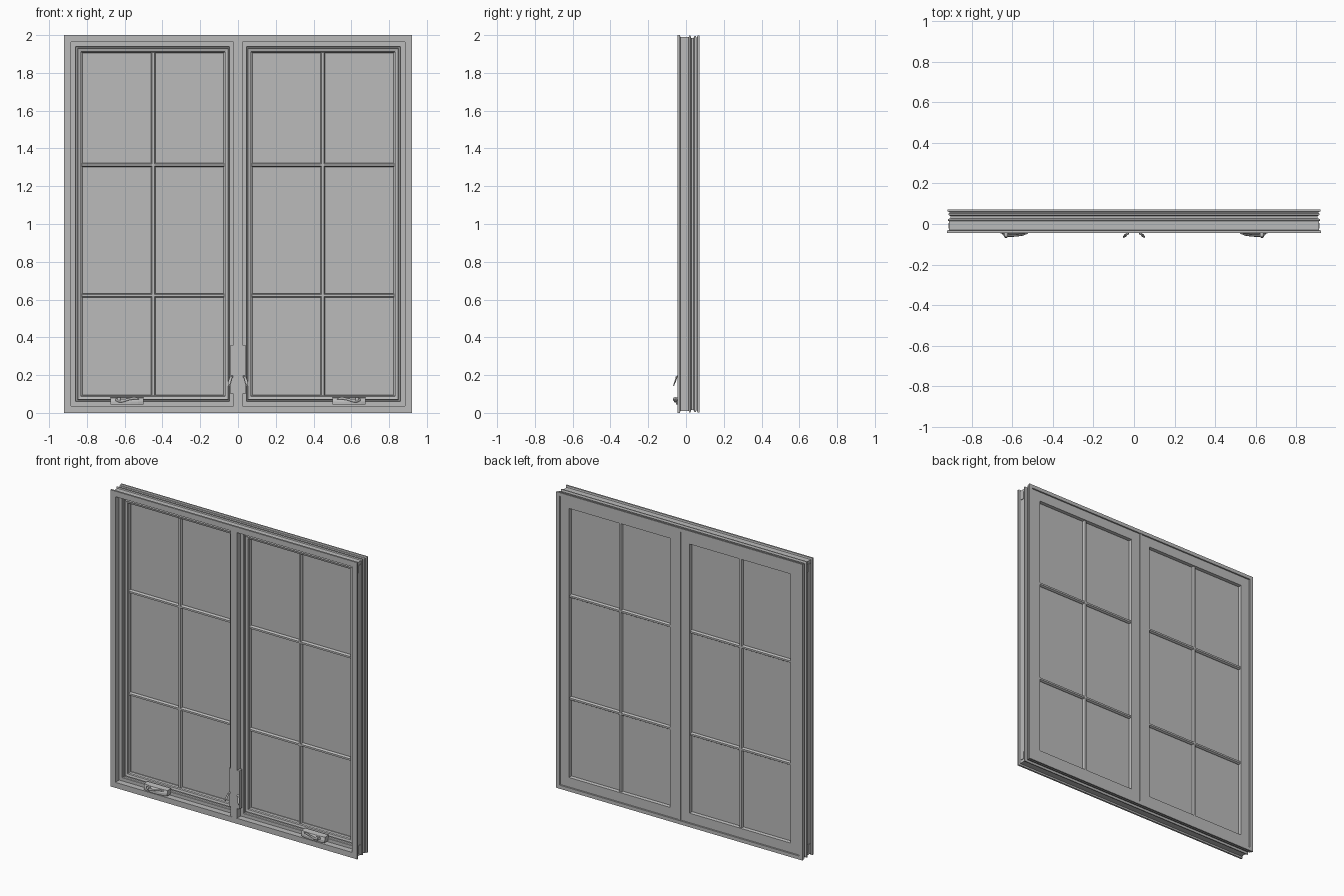
import bpy, bmesh, math
from mathutils import Vector

cube = bpy.data.objects.get("Cube")
if cube:
    bpy.data.objects.remove(cube)

# One plain grey for the whole window
grey = bpy.data.materials.new("window grey")
grey.use_nodes = True
COL = (0.5, 0.5, 0.5, 1)
grey.diffuse_color = COL
grey.node_tree.nodes["Principled BSDF"].inputs["Base Color"].default_value = COL


def finish(name, bm, smooth=False):
    bmesh.ops.recalc_face_normals(bm, faces=bm.faces[:])
    me = bpy.data.meshes.new(name)
    bm.to_mesh(me)
    bm.free()
    me.materials.append(grey)
    ob = bpy.data.objects.new(name, me)
    bpy.context.collection.objects.link(ob)
    if smooth:
        bpy.ops.object.select_all(action='DESELECT')
        ob.select_set(True)
        bpy.context.view_layer.objects.active = ob
        bpy.ops.object.shade_smooth_by_angle(angle=math.radians(40))
    return ob


def loft(name, sections, closed=False, smooth=False):
    """Skin a list of equal-length cross-sections."""
    bm = bmesh.new()
    rows = [[bm.verts.new(p) for p in s] for s in sections]
    n, m = len(rows), len(rows[0])
    for i in range(n if closed else n - 1):
        a, b = rows[i], rows[(i + 1) % n]
        for j in range(m):
            k = (j + 1) % m
            bm.faces.new((a[j], a[k], b[k], b[j]))
    if not closed:
        bm.faces.new(rows[0])
        bm.faces.new(rows[-1])
    return finish(name, bm, smooth)


def ring(name, x0, x1, z0, z1, profile):
    """Mitred rectangular frame; the profile is (inset, y)."""
    corners = [(x0, z0, 1, 1), (x1, z0, -1, 1), (x1, z1, -1, -1), (x0, z1, 1, -1)]
    return loft(name, [[(x + sx * i, y, z + sz * i) for i, y in profile]
                       for x, z, sx, sz in corners], closed=True)


def box(name, x0, x1, y0, y1, z0, z1, bevel=0):
    ob = loft(name, [[(x0, y0, z), (x1, y0, z), (x1, y1, z), (x0, y1, z)] for z in (z0, z1)])
    if bevel:
        mod = ob.modifiers.new("soft edges", 'BEVEL')
        mod.width, mod.segments = bevel, 2
    return ob


def tube(name, path, side, up, radii):
    """Rounded bar along a path; radii are (side, up) at each point."""
    side, up = Vector(side), Vector(up)
    secs = []
    for p, (rs, ru) in zip(path, radii):
        secs.append([Vector(p) + side * rs * math.cos(a * math.pi / 5)
                     + up * ru * math.sin(a * math.pi / 5) for a in range(10)])
    return loft(name, secs, smooth=True)


# Outer frame with grooved edges
ring("outer_frame", -0.92, 0.92, 0, 2, [
    (0, -0.045), (0, -0.033), (0.010, -0.030), (0.010, 0.014), (0.003, 0.017),
    (0.003, 0.024), (0.016, 0.028), (0.016, 0.040), (0.006, 0.044), (0.006, 0.052),
    (0.012, 0.054), (0.012, 0.058), (0.002, 0.062), (0.002, 0.072), (0.026, 0.072),
    (0.026, 0.017), (0.037, 0.017), (0.037, -0.045)])

# Centre mullion, wide inside and narrow outside
box("mullion_inner", -0.023, 0.023, -0.0445, 0.016, 0.03, 1.97)
box("mullion_outer", -0.007, 0.007, 0.012, 0.068, 0.02, 1.98)

MUNTIN = [(-0.011, 0.040), (-0.011, 0.027), (-0.006, 0.018), (0.006, 0.018), (0.011, 0.027),
          (0.011, 0.040), (0.011, 0.053), (0.006, 0.061), (-0.006, 0.061), (-0.011, 0.053)]

for s, label in ((1, "left"), (-1, "right")):
    def span(a, b):
        return sorted((s * a, s * b))

    # Stop, sash, glazing bead and pane
    ring(label + "_stop", *span(0.022, 0.884), 0.036, 1.964, [
        (0, -0.004), (0, 0.016), (0.026, 0.016), (0.026, 0.0), (0.023, -0.004)])
    ring(label + "_sash", *span(0.010, 0.890), 0.029, 1.971, [
        (0, 0.018), (0, 0.066), (0.064, 0.066), (0.067, 0.050), (0.067, 0.028),
        (0.060, 0.022), (0.058, 0.010), (0.043, 0.006), (0.040, 0.018)])
    box(label + "_pane", *span(0.070, 0.830), 0.036, 0.044, 0.09, 1.91)

    # Muntin bars
    xc = s * 0.449
    loft(label + "_muntin_upright",
         [[(xc + u, y, z) for u, y in MUNTIN] for z in (0.092, 1.908)])
    for i, zc in enumerate((0.622, 1.312)):
        loft(f"{label}_muntin_crossbar_{i + 1}",
             [[(x, y, zc + u) for u, y in MUNTIN] for x in span(0.074, 0.826)])

    # Lock plate and lever beside the mullion
    box(label + "_lock_plate", *span(0.022, 0.040), -0.043, -0.010, 0.10, 0.36, 0.003)
    tube(label + "_lock_lever",
         [(s * x, y, z) for x, y, z in ((0.030, -0.035, 0.20), (0.034, -0.050, 0.192),
          (0.042, -0.054, 0.175), (0.045, -0.060, 0.160), (0.050, -0.066, 0.142))],
         (1, 0, 0), (0, 1, 0), [(0.006, 0.006), (0.008, 0.005), (0.007, 0.004),
                                (0.008, 0.004), (0.003, 0.002)])

    # Crank cover and folding handle on the sill
    cover = [(0.50, 0.004), (0.53, 0.012), (0.57, 0.018), (0.62, 0.018), (0.65, 0.012), (0.675, 0.004)]
    loft(label + "_crank_cover",
         [[(s * x, -0.002, 0.044), (s * x, -0.036 - d, 0.044), (s * x, -0.036 - d, 0.060),
           (s * x, -0.034 - d * 0.4, 0.080), (s * x, -0.002, 0.084)] for x, d in cover])
    tube(label + "_crank_handle",
         [(s * x, y, z) for x, y, z in ((0.525, -0.046, 0.074), (0.55, -0.053, 0.078),
          (0.58, -0.057, 0.072), (0.61, -0.058, 0.064), (0.63, -0.056, 0.066), (0.648, -0.050, 0.070))],
         (0, 1, 0), (0, 0, 1), [(0.003, 0.004), (0.005, 0.007), (0.005, 0.006),
                                (0.006, 0.008), (0.008, 0.012), (0.004, 0.006)])
    tube(label + "_crank_knob",
         [(s * 0.63, y, 0.072) for y in (-0.040, -0.052, -0.064, -0.068)],
         (1, 0, 0), (0, 0, 1), [(0.008, 0.008), (0.010, 0.012), (0.009, 0.011), (0.004, 0.005)])

    # Small corner clips in the side grooves
    for zc, pos in ((0.055, "lower"), (1.945, "upper")):
        box(f"{label}_{pos}_corner_clip", *span(0.908, 0.914), -0.022, 0.006, zc - 0.025, zc + 0.025)
